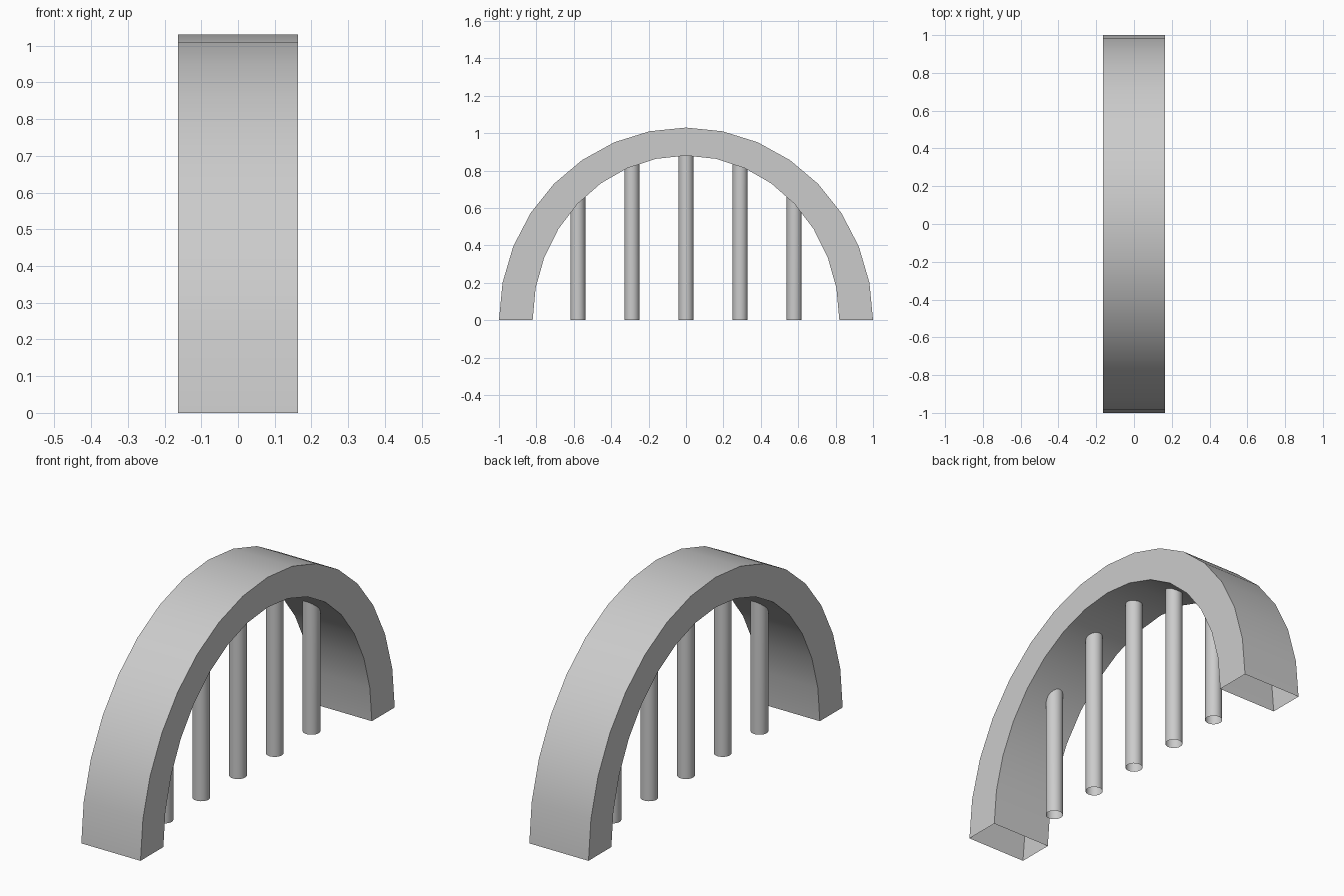
import bpy, math

if "Cube" in bpy.data.objects:
    bpy.data.objects.remove(bpy.data.objects["Cube"])

HALF_W = 0.163
OUT_Y, OUT_Z = 1.0, 1.03
IN_Y, IN_Z = 0.82, 0.88


def make_object(name, verts, faces):
    mesh = bpy.data.meshes.new(name)
    mesh.from_pydata(verts, [], faces)
    mesh.update()
    obj = bpy.data.objects.new(name, mesh)
    bpy.context.collection.objects.link(obj)
    bpy.ops.object.select_all(action='DESELECT')
    obj.select_set(True)
    bpy.context.view_layer.objects.active = obj
    bpy.ops.object.mode_set(mode='EDIT')
    bpy.ops.mesh.select_all(action='SELECT')
    bpy.ops.mesh.normals_make_consistent(inside=False)
    bpy.ops.object.mode_set(mode='OBJECT')
    bpy.ops.object.shade_smooth_by_angle(angle=math.radians(30))
    return obj


def bridge(rings, n):
    return [(r * n + i, r * n + (i + 1) % n,
             (r + 1) * n + (i + 1) % n, (r + 1) * n + i)
            for r in range(rings - 1) for i in range(n)]


# Hollow arch, open at both feet
SEG = 16
verts = []
for k in range(SEG + 1):
    a = math.pi * k / SEG
    c, s = math.cos(a), math.sin(a)
    for x, ry, rz in ((-HALF_W, OUT_Y, OUT_Z), (HALF_W, OUT_Y, OUT_Z),
                      (HALF_W, IN_Y, IN_Z), (-HALF_W, IN_Y, IN_Z)):
        verts.append((x, ry * c, rz * s))
make_object("arch", verts, bridge(SEG + 1, 4))

# Five open round bars, tops following the underside of the arch
SIDES, R = 24, 0.04
for j in range(-2, 3):
    cy = 0.289 * j
    circle = [(R * math.cos(2 * math.pi * i / SIDES),
               cy + R * math.sin(2 * math.pi * i / SIDES)) for i in range(SIDES)]
    verts = [(x, y, 0.0) for x, y in circle]
    verts += [(x, y, IN_Z * math.sqrt(1 - (y / IN_Y) ** 2)) for x, y in circle]
    make_object(f"bar_{j + 3}", verts, bridge(2, SIDES))
